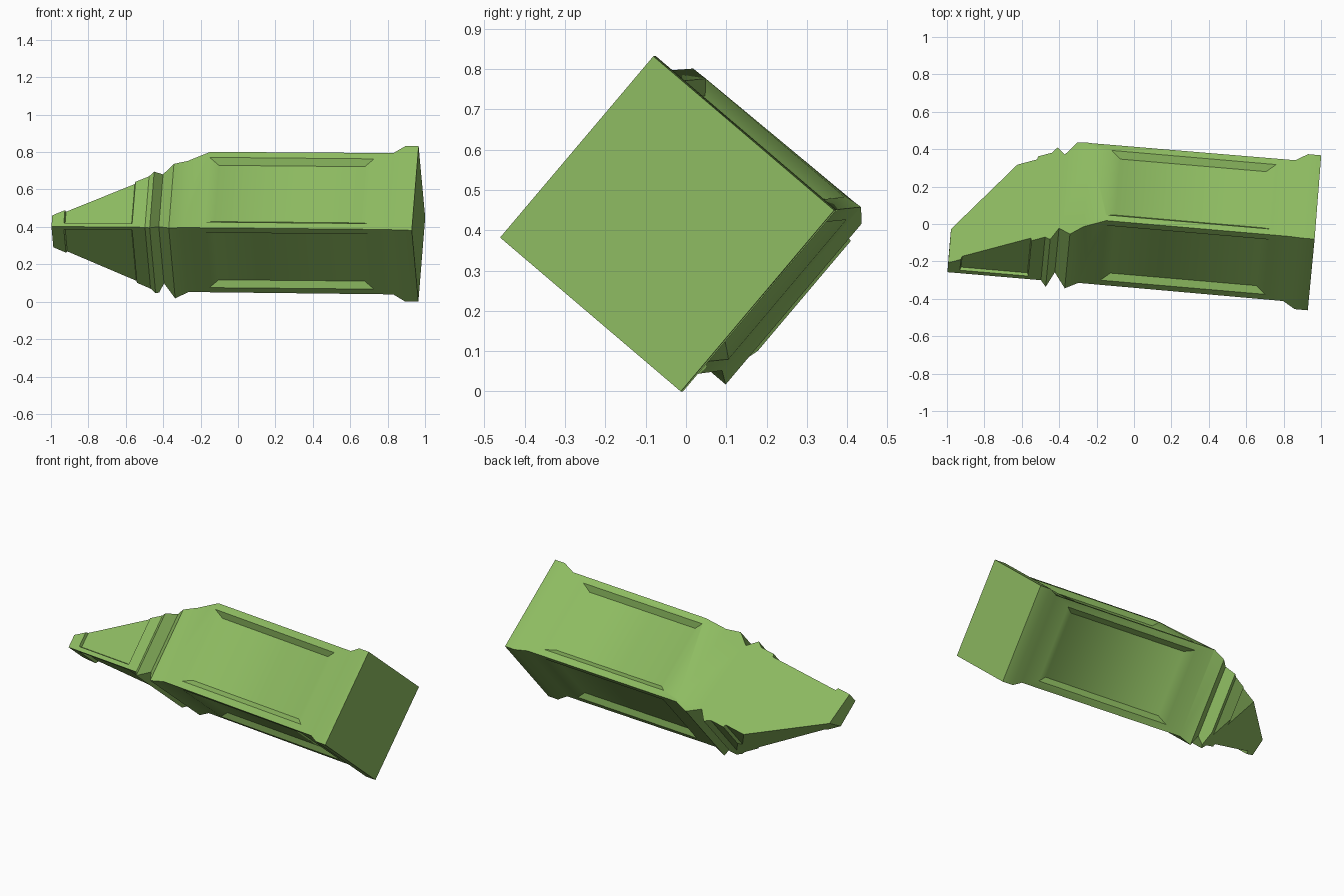
import bpy, bmesh
from mathutils import Vector

if "Cube" in bpy.data.objects:
    bpy.data.objects.remove(bpy.data.objects["Cube"])

# Pillar axis and the two square-section directions of the fallen pillar
AXIS = Vector((1, -0.086, -0.009))
U = Vector((0.062, 0.646, 0.764)).normalized()
V = Vector((0.060, 0.763, -0.650)).normalized()
BASE = Vector((0.965, -0.047, 0.417))


def place(s, a, b):
    """Point at axial station s, offset a along U and b along V."""
    return BASE + AXIS * (s - BASE.x) + U * a + V * b


# (station, half width) from the base foot to the far end
PROFILE = [(0.965, 0.295), (0.895, 0.295), (0.83, 0.268), (-0.265, 0.266),
           (-0.335, 0.291), (-0.395, 0.234), (-0.437, 0.292),
           (-0.465, 0.268), (-0.965, 0.268)]
# profile segment -> outer stations, inner stations, outer/inner margin, depth
PANELS = {2: ((0.73, -0.15), (0.68, -0.10), 0.04, 0.07, 0.03),
          7: ((-0.535, -0.90), (-0.54, -0.895), 0.025, 0.03, 0.018)}

bm = bmesh.new()
CORNERS = [(1, 1), (-1, 1), (-1, -1), (1, -1)]
rings = [[bm.verts.new(place(s, a * h, b * h)) for a, b in CORNERS]
         for s, h in PROFILE]


def side_loop(k, s0, s1, h, margin, depth):
    """Rectangle on side k of the pillar, set in by margin and sunk by depth."""
    (a0, b0), (a1, b1) = CORNERS[k], CORNERS[(k + 1) % 4]
    na, nb = (a0 + a1) / 2, (b0 + b1) / 2
    da, db = (a0 - a1) / 2, (b0 - b1) / 2
    w, n = h - margin, h - depth
    return [bm.verts.new(place(s, na * n + da * w * t, nb * n + db * w * t))
            for s, t in ((s0, 1), (s0, -1), (s1, -1), (s1, 1))]


def bridge(l0, l1):
    for j in range(4):
        m = (j + 1) % 4
        bm.faces.new((l0[j], l0[m], l1[m], l1[j]))


# Pillar sides, with recessed panels on the two long segments
for i in range(len(rings) - 1):
    for k in range(4):
        m = (k + 1) % 4
        quad = [rings[i][k], rings[i][m], rings[i + 1][m], rings[i + 1][k]]
        if i in PANELS:
            outer, inner, mo, mi, d = PANELS[i]
            h = (PROFILE[i][1] + PROFILE[i + 1][1]) / 2
            lo = side_loop(k, *outer, h, mo, 0)
            li = side_loop(k, *inner, h, mi, d)
            bridge(quad, lo)
            bridge(lo, li)
            bm.faces.new(li)
        else:
            bm.faces.new(quad)
bm.faces.new(rings[0])
bm.faces.new(rings[-1])
bmesh.ops.recalc_face_normals(bm, faces=bm.faces)


def break_off(point, normal):
    """Cut the pillar flat and close the break."""
    bmesh.ops.bisect_plane(bm, geom=bm.verts[:] + bm.edges[:] + bm.faces[:],
                           dist=1e-5, plane_co=point, plane_no=normal,
                           clear_outer=True)
    edges = [e for e in bm.edges if e.is_boundary]
    cap = bmesh.ops.holes_fill(bm, edges=edges, sides=0)["faces"]
    bmesh.ops.triangulate(bm, faces=cap)


# Two slanted breaks leave the pointed end
break_off(Vector((-0.15, 0.02, 0.80)), Vector((-0.589, 0.702, 1)).normalized())
break_off(Vector((-0.56, 0.046, 0.11)), Vector((-0.665, 0.59, -1)).normalized())
bmesh.ops.recalc_face_normals(bm, faces=bm.faces)

# Stand exactly on the ground
low = min(v.co.z for v in bm.verts)
bmesh.ops.translate(bm, verts=bm.verts, vec=(0, 0, -low))

mesh = bpy.data.meshes.new("broken_pillar")
bm.to_mesh(mesh)
bm.free()
pillar = bpy.data.objects.new("broken_pillar", mesh)
bpy.context.collection.objects.link(pillar)

mat = bpy.data.materials.new("green_stone")
mat.diffuse_color = (0.27, 0.50, 0.12, 1)
mat.use_nodes = True
mat.node_tree.nodes["Principled BSDF"].inputs["Base Color"].default_value = mat.diffuse_color
mesh.materials.append(mat)

bpy.context.view_layer.objects.active = pillar
pillar.select_set(True)
bpy.ops.object.shade_smooth_by_angle(angle=0.6)
